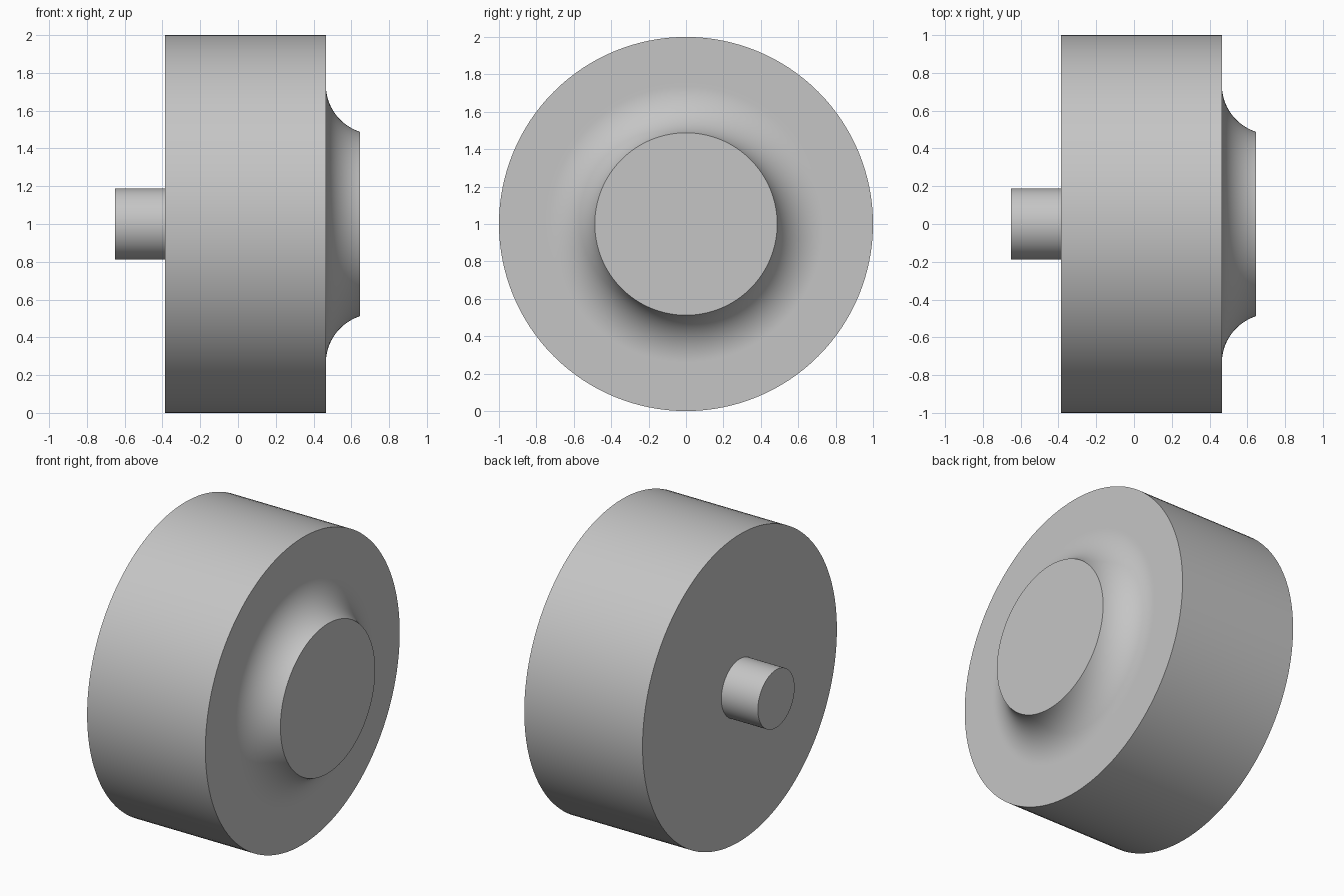
import bpy
import bmesh
import math
from mathutils import Vector

cube = bpy.data.objects.get("Cube")
if cube:
    bpy.data.objects.remove(cube, do_unlink=True)

# One plain grey for the whole model
GREY = (0.56, 0.56, 0.56, 1.0)
grey = bpy.data.materials.new("plain grey")
grey.use_nodes = True
grey.diffuse_color = GREY
grey.node_tree.nodes["Principled BSDF"].inputs["Base Color"].default_value = GREY

SEGMENTS = 128
AXIS_HEIGHT = 1.0


def turned_part(name, profile):
    """Turn an (x, radius) profile around the x axis."""
    bm = bmesh.new()
    verts = [bm.verts.new((x, 0, r)) for x, r in profile]
    edges = [bm.edges.new(pair) for pair in zip(verts, verts[1:])]
    bmesh.ops.spin(bm, geom=verts + edges, cent=(0, 0, 0), axis=(1, 0, 0),
                   angle=math.tau, steps=SEGMENTS)
    bmesh.ops.remove_doubles(bm, verts=bm.verts, dist=1e-5)
    bmesh.ops.recalc_face_normals(bm, faces=bm.faces)
    mesh = bpy.data.meshes.new(name)
    bm.to_mesh(mesh)
    bm.free()
    mesh.materials.append(grey)
    obj = bpy.data.objects.new(name, mesh)
    obj.location = Vector((0, 0, AXIS_HEIGHT))
    bpy.context.collection.objects.link(obj)
    bpy.ops.object.select_all(action='DESELECT')
    obj.select_set(True)
    bpy.context.view_layer.objects.active = obj
    bpy.ops.object.shade_smooth_by_angle(angle=math.radians(30))
    return obj


# Drum with a concave flare rising from its face to a flat round boss
BACK, FACE, BOSS = -0.387, 0.465, 0.647
FLARE_FOOT, FLARE_RADIUS, FLARE_STEPS = 0.737, 0.262, 24
sweep = math.acos(1 - (BOSS - FACE) / FLARE_RADIUS)
flare = []
for i in range(FLARE_STEPS + 1):
    a = sweep * i / FLARE_STEPS
    flare.append((FACE + FLARE_RADIUS * (1 - math.cos(a)),
                  FLARE_FOOT - FLARE_RADIUS * math.sin(a)))
turned_part("drum", [(BACK, 0), (BACK, 1), (FACE, 1), (FACE, FLARE_FOOT + 0.02)]
            + flare + [(BOSS, 0)])

# Short axle stub on the opposite side, seated slightly into the drum
STUB_END, STUB_RADIUS = -0.65, 0.189
turned_part("axle_stub", [(STUB_END, 0), (STUB_END, STUB_RADIUS),
                          (BACK + 0.02, STUB_RADIUS), (BACK + 0.02, 0)])
